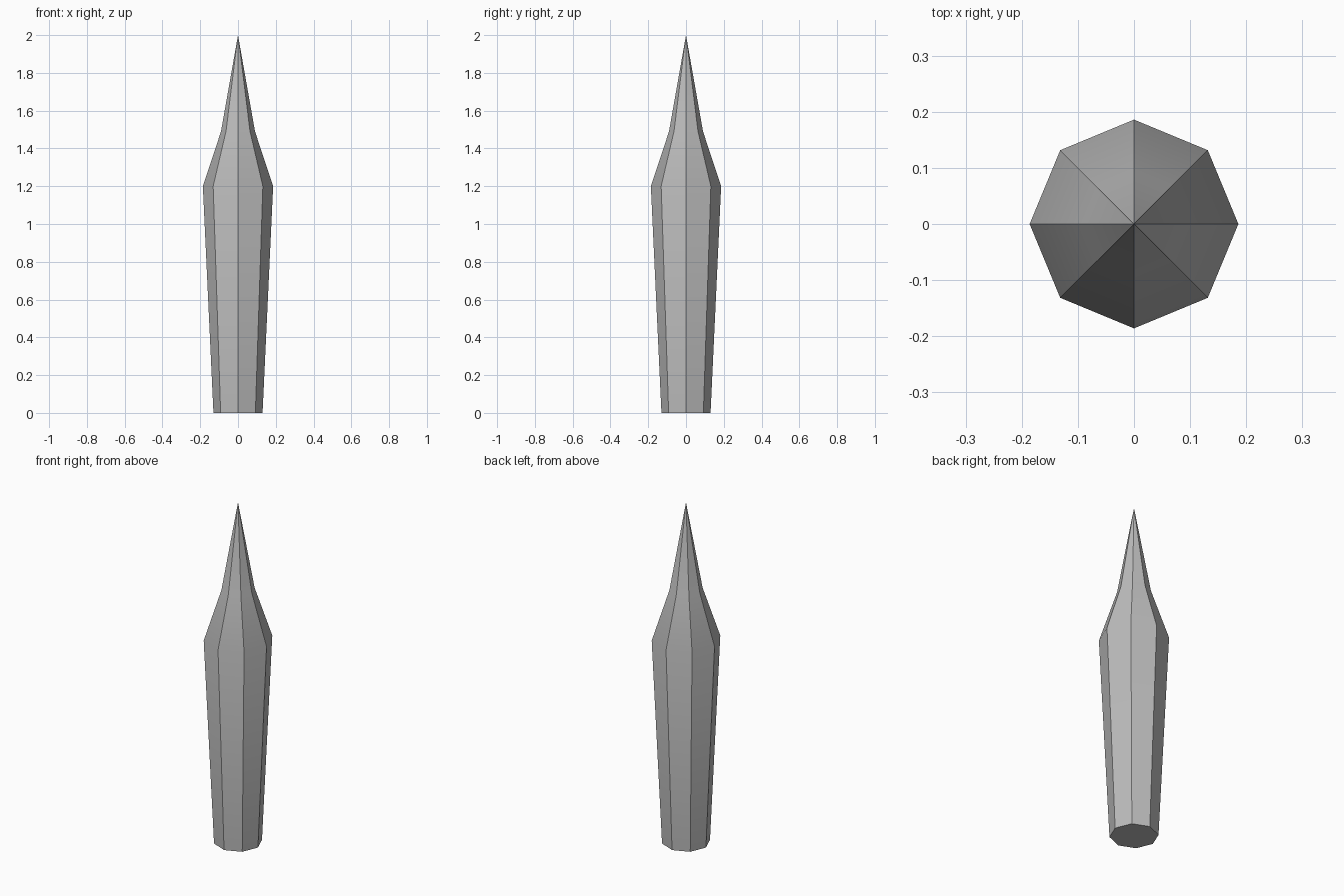
import bpy
import bmesh
from math import cos, sin, pi, radians

SIDES = 8

cube = bpy.data.objects.get("Cube")
if cube:
    bpy.data.objects.remove(cube, do_unlink=True)

# Plain stone-grey material
grey = bpy.data.materials.new("grey")
grey.use_nodes = True
colour = (0.5, 0.5, 0.5, 1.0)
grey.diffuse_color = colour
grey.node_tree.nodes["Principled BSDF"].inputs["Base Color"].default_value = colour

# Octagonal spike: tapered shaft, shoulder, then a slender point
profile = [(0.13, 0.0), (0.186, 1.2), (0.09, 1.49)]  # radius, height
bm = bmesh.new()
rings = [[bm.verts.new((r * cos(2 * pi * i / SIDES), r * sin(2 * pi * i / SIDES), z))
          for i in range(SIDES)] for r, z in profile]
tip = bm.verts.new((0, 0, 2))

bm.faces.new(rings[0][::-1])  # flat base
for i in range(SIDES):
    j = (i + 1) % SIDES
    for low, high in zip(rings, rings[1:]):
        bm.faces.new((low[i], low[j], high[j], high[i]))
    bm.faces.new((rings[-1][i], rings[-1][j], tip))

mesh = bpy.data.meshes.new("spike")
bm.to_mesh(mesh)
bm.free()
mesh.materials.append(grey)
spike = bpy.data.objects.new("spike", mesh)
bpy.context.collection.objects.link(spike)

# Smooth along each facet, crisp between facets
bpy.ops.object.select_all(action="DESELECT")
spike.select_set(True)
bpy.context.view_layer.objects.active = spike
bpy.ops.object.shade_smooth_by_angle(angle=radians(30))
